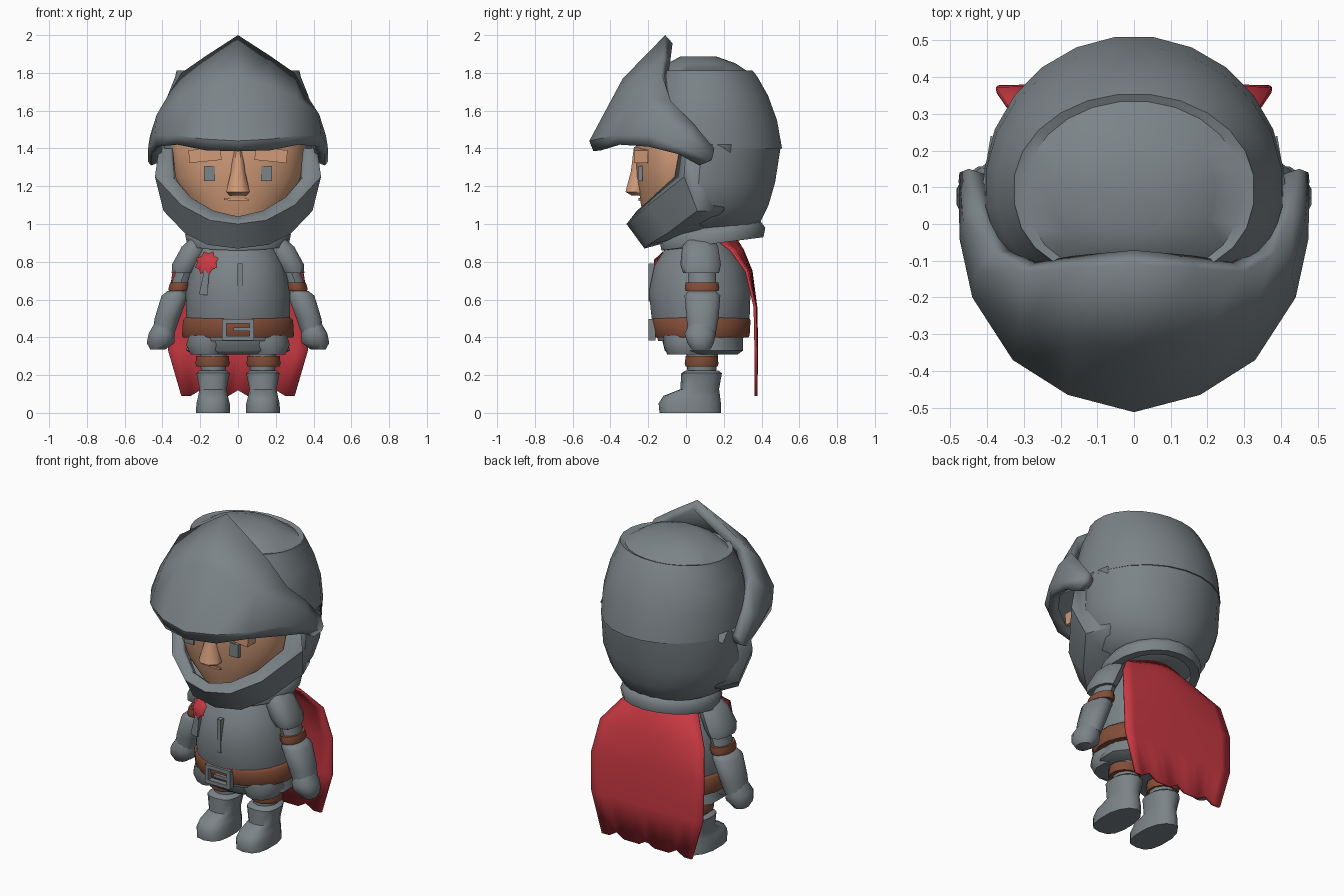
import bpy, bmesh, math
from mathutils import Vector

cube = bpy.data.objects.get("Cube")
if cube:
    bpy.data.objects.remove(cube)


def material(name, r, g, b):
    m = bpy.data.materials.new(name)
    m.use_nodes = True
    m.diffuse_color = (r, g, b, 1)
    m.node_tree.nodes["Principled BSDF"].inputs["Base Color"].default_value = (r, g, b, 1)
    return m


steel = material("steel grey", .2, .23, .245)
red = material("cloth red", .58, .04, .055)
skin = material("skin", .64, .33, .19)
leather = material("leather brown", .23, .075, .04)


def finish(name, bm, mat, angle=50, thickness=0, offset=-1):
    if not thickness:
        bmesh.ops.recalc_face_normals(bm, faces=bm.faces)
    me = bpy.data.meshes.new(name)
    bm.to_mesh(me)
    bm.free()
    ob = bpy.data.objects.new(name, me)
    bpy.context.collection.objects.link(ob)
    me.materials.append(mat)
    if thickness:
        mod = ob.modifiers.new("thickness", 'SOLIDIFY')
        mod.thickness, mod.offset = thickness, offset
    bpy.ops.object.select_all(action='DESELECT')
    bpy.context.view_layer.objects.active = ob
    ob.select_set(True)
    bpy.ops.object.shade_smooth_by_angle(angle=math.radians(angle))
    return ob


def skin_rows(bm, rows, closed):
    for a, b in zip(rows, rows[1:]):
        n = len(a)
        for i in range(n if closed else n - 1):
            j = (i + 1) % n
            bm.faces.new((a[i], a[j], b[j], b[i]))


def loft(name, rings, mat, seg=16, cx=0, power=1, widest=None):
    """Oval rings: height, half width, front y, back y, optional x shift.
    A power below one squares off the front half; widest is the y of the
    greatest width, halfway by default."""
    bm, rows = bmesh.new(), []
    for z, w, yf, yb, *dx in rings:
        x0, row = cx + (dx[0] if dx else 0), []
        mid = (yf + yb) / 2 if widest is None else widest
        for k in range(seg):
            t = math.tau * (k + .5) / seg
            c, s = math.cos(t), math.sin(t)
            y = mid + (yb - mid) * s
            if s < 0:
                c = math.copysign(abs(c) ** power, c)
                y = mid - (mid - yf) * abs(s) ** power
            row.append(bm.verts.new((x0 + w * c, y, z)))
        rows.append(row)
    skin_rows(bm, rows, True)
    bm.faces.new(rows[0][::-1])
    bm.faces.new(rows[-1])
    return finish(name, bm, mat)


def shell(name, halves, mat, thickness):
    """Curved plate from right-half rows, mirrored over the middle."""
    bm, rows = bmesh.new(), []
    for h in halves:
        full = [(-x, y, z) for x, y, z in h[:0:-1]] + list(h)
        rows.append([bm.verts.new(p) for p in full])
    skin_rows(bm, rows, False)
    return finish(name, bm, mat, 40, thickness)


def box(name, center, size, mat, tilt=0, taper=1):
    bm = bmesh.new()
    bmesh.ops.create_cube(bm, size=1)
    for v in bm.verts:
        if v.co.z > 0:
            v.co.x *= taper
        v.co = Vector(a * b for a, b in zip(v.co, size))
    ob = finish(name, bm, mat)
    ob.location, ob.rotation_euler = center, (0, tilt, 0)
    return ob


# Helmet: lower half behind the face, dome with a raised rim around the crown
loft("helmet_neck_guard", [
    (.94, .17, -.1, .3), (1.0, .29, -.11, .39), (1.1, .37, -.09, .44),
    (1.22, .41, -.03, .475), (1.41, .41, -.02, .505)], steel, 24, 0, .8, .1)
loft("helmet_dome", [
    (1.4, .41, -.2, .512), (1.55, .405, -.22, .485), (1.68, .375, -.2, .437),
    (1.78, .335, -.16, .38), (1.812, .328, -.15, .355), (1.803, .295, -.14, .335),
    (1.85, .22, -.1, .265), (1.887, .1, -.03, .16)], steel, 24, 0, .85, .1)

# Raised visor with a pointed peak
shell("visor", [
    [(0, -.49, 1.385), (.17, -.45, 1.39), (.32, -.35, 1.42), (.43, -.20, 1.41),
     (.46, -.04, 1.37), (.46, .07, 1.31)],
    [(0, -.512, 1.44), (.18, -.465, 1.45), (.33, -.37, 1.47), (.44, -.20, 1.47),
     (.475, -.04, 1.41), (.477, .12, 1.33)],
    [(0, -.335, 1.77), (.17, -.33, 1.73), (.31, -.27, 1.67), (.43, -.13, 1.58),
     (.465, .01, 1.47), (.475, .14, 1.35)],
    [(0, -.11, 2.0), (.17, -.12, 1.89), (.30, -.13, 1.8), (.385, -.08, 1.65),
     (.43, .04, 1.53), (.45, .15, 1.4)]], steel, .058)

# Chin guard wrapping the jaw
shell("chin_guard", [
    [(0, 0, .93), (.14, .02, .94), (.24, .08, .97), (.34, .2, 1.07), (.39, .24, 1.42)],
    [(0, -.22, .87), (.16, -.2, .89), (.28, -.1, .95), (.395, .06, 1.07), (.41, .12, 1.42)],
    [(0, -.315, 1.0), (.15, -.29, 1.02), (.3, -.2, 1.1), (.44, -.01, 1.25), (.415, 0, 1.42)],
    [(0, -.28, 1.04), (.13, -.26, 1.07), (.25, -.18, 1.14), (.345, -.06, 1.25),
     (.36, -.03, 1.42)]], steel, .05)

# Face
loft("face", [(.98, .16, -.2, .1), (1.1, .27, -.24, .15), (1.25, .335, -.26, .15),
              (1.4, .35, -.27, .15), (1.46, .33, -.26, .1)], skin, 24)
loft("nose", [(1.15, .045, -.29, -.2), (1.17, .068, -.325, -.2), (1.28, .04, -.295, -.2),
              (1.4, .028, -.28, -.2)], skin, 8)
box("mouth", (-.01, -.241, 1.13), (.13, .02, .012), skin, .04)

# Neck collar, tilted up at the back
bm, rows = bmesh.new(), []
for dr, dz in [(-.03, -.05), (.02, -.05), (.03, 0), (0, .04), (-.05, .05)]:
    row = []
    for k in range(20):
        t = math.tau * k / 20
        r = .25 + dr
        row.append(bm.verts.new((r * math.cos(t), .14 + r * math.sin(t),
                                 .945 + dz + .035 * math.sin(t))))
    rows.append(row)
skin_rows(bm, rows, True)
finish("neck_collar", bm, steel)

# Torso, skirt and belt
loft("breastplate", [(.38, .26, -.15, .3), (.5, .28, -.185, .34), (.64, .28, -.2, .345),
                     (.78, .25, -.17, .31), (.88, .2, -.105, .25), (.96, .15, -.05, .2)],
     steel, 20)
loft("skirt", [(.31, .24, -.09, .28), (.33, .285, -.12, .31), (.41, .26, -.14, .31)], steel, 12)
loft("belt", [(.4, .295, -.165, .335), (.41, .3, -.17, .34), (.49, .295, -.19, .345),
              (.505, .28, -.18, .335)], leather, 20)
box("chest_ridge", (.01, -.183, .69), (.025, .03, .2), steel)
for z in (.395, .485):
    box("buckle_bar", (0, -.18, z), (.165, .035, .022), steel)
for x in (-.073, .073):
    box("buckle_side", (x, -.18, .44), (.022, .035, .1), steel)
box("buckle_prong", (.025, -.185, .442), (.1, .025, .018), steel)

# Rosette brooch and its ribbon
bm = bmesh.new()
tip = bm.verts.new((0, -.04, 0))
base = bm.verts.new((0, .04, 0))
rim = []
for k in range(16):
    r, t = (.07 if k % 2 else .053), math.tau * k / 16
    rim.append(bm.verts.new((r * math.cos(t), 0, r * math.sin(t))))
for k in range(16):
    for end in (tip, base):
        bm.faces.new((end, rim[k], rim[k - 1]))
rosette = finish("rosette", bm, red, 60)
rosette.location, rosette.rotation_euler = (-.165, -.135, .795), (-.4, 0, -.4)
box("rosette_ribbon", (-.175, -.143, .69), (.045, .03, .13), steel, .15, .6)

for side, s in (("left", 1), ("right", -1)):
    # Eyes and brows
    box(side + "_eye", (s * .15, -.242, 1.268), (.058, .025, .08), steel)
    box(side + "_brow", (s * .175, -.238, 1.365), (.17, .075, .068), skin, s * .1)

    # Arms
    loft(side + "_upper_arm", [(.6, .045, .02, .15, s * .31), (.7, .05, .01, .16, s * .3),
                               (.9, .05, .02, .15, s * .22)], steel, 10)
    loft(side + "_shoulder_plate", [(.74, .058, -.015, .175, s * .295),
                                    (.785, .072, -.03, .185, s * .28),
                                    (.88, .07, -.02, .17, s * .23), (.94, .03, .02, .14, s * .2)],
         steel, 10, 0, .7)
    loft(side + "_elbow_band", [(.645, .056, -.005, .175, s * .312), (.66, .06, -.01, .18, s * .31),
                                (.69, .056, -.005, .175, s * .305)], leather, 12)
    loft(side + "_gauntlet", [(.42, .06, .01, .16, s * .395), (.5, .068, 0, .175, s * .375),
                              (.62, .072, -.01, .185, s * .335), (.645, .05, .01, .16, s * .325)],
         steel, 12, 0, .8)
    loft(side + "_fist", [(.335, .04, .03, .13, s * .425), (.37, .075, .005, .15, s * .41),
                          (.42, .07, -.01, .16, s * .405), (.48, .045, .02, .14, s * .395)],
         steel, 12, 0, .8)

    # Legs and boots
    loft(side + "_leg", [(.15, .065, .01, .15), (.38, .08, 0, .18)], steel, 10, s * .13)
    loft(side + "_hip_plate", [(.31, .09, -.1, .12), (.36, .115, -.12, .14), (.41, .1, -.12, .14)],
         steel, 10, s * .165)
    loft(side + "_knee_band", [(.245, .088, -.005, .17), (.26, .093, -.01, .175),
                               (.3, .09, -.005, .17)], leather, 12, s * .135)
    loft(side + "_boot", [(0, .092, -.14, .185), (.05, .09, -.145, .185), (.09, .08, -.12, .18),
                          (.125, .073, -.03, .175), (.21, .09, -.025, .19), (.225, .07, 0, .17)],
         steel, 14, s * .132, .7)

# Cape with a ragged hem: height, half width, middle y, edge y
bm, rows = bmesh.new(), []
cape = [(.1, .3, .37, .37), (.33, .37, .375, .37), (.56, .375, .37, .365),
        (.75, .345, .345, .32), (.86, .26, .3, .24), (.94, .17, .25, .14)]
for n, (z, w, ym, ye) in enumerate(cape):
    row = []
    for k in range(13):
        u = k / 6 - 1
        hem = (.02 if k % 4 == 2 else -.01) if n == 0 else 0
        row.append(bm.verts.new((u * w, ym + (ye - ym) * u * u, z + hem)))
    rows.append(row)
skin_rows(bm, rows, False)
finish("cape", bm, red, 50, .015, 0)
